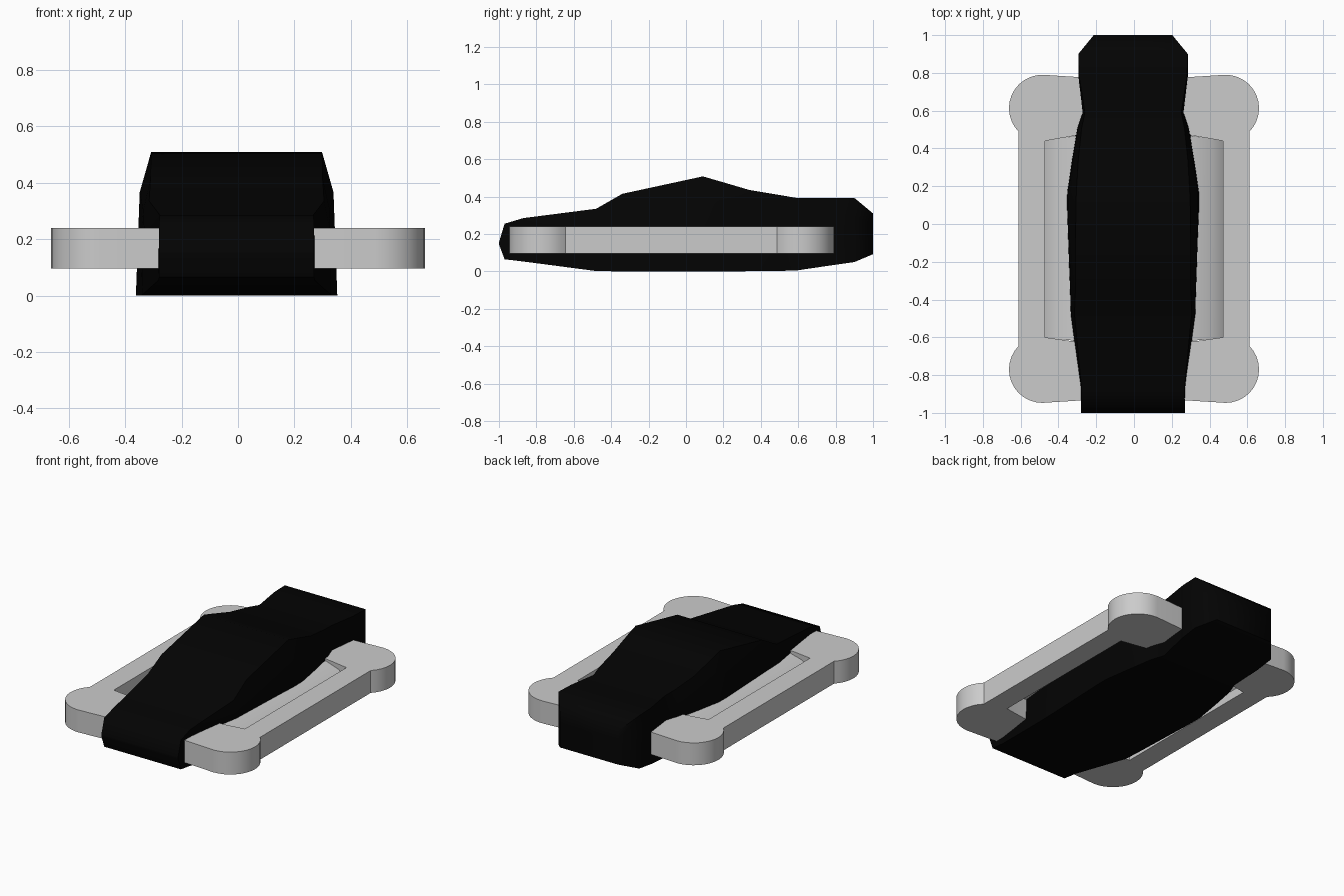
import bpy, bmesh, math

if "Cube" in bpy.data.objects:
    bpy.data.objects.remove(bpy.data.objects["Cube"])


def mesh_object(name, verts, faces):
    mesh = bpy.data.meshes.new(name)
    mesh.from_pydata(verts, [], faces)
    bm = bmesh.new()
    bm.from_mesh(mesh)
    bmesh.ops.recalc_face_normals(bm, faces=bm.faces)
    bm.to_mesh(mesh)
    bm.free()
    ob = bpy.data.objects.new(name, mesh)
    bpy.context.collection.objects.link(ob)
    return ob


def smooth(ob, degrees):
    bpy.ops.object.select_all(action='DESELECT')
    ob.select_set(True)
    bpy.context.view_layer.objects.active = ob
    bpy.ops.object.shade_smooth_by_angle(angle=math.radians(degrees))


# Black hull: cross-sections lofted along y
# y, half width at base, half width at top, bottom z, top z
stations = [
    (-1.00, 0.275, 0.275, 0.145, 0.155),
    (-0.97, 0.275, 0.275, 0.065, 0.255),
    (-0.87, 0.278, 0.272, 0.053, 0.285),
    (-0.48, 0.335, 0.310, 0.002, 0.335),
    (-0.34, 0.340, 0.305, 0.000, 0.415),
    (0.09, 0.357, 0.303, 0.000, 0.508),
    (0.17, 0.357, 0.300, 0.000, 0.485),
    (0.34, 0.330, 0.290, 0.001, 0.435),
    (0.51, 0.300, 0.272, 0.003, 0.407),
    (0.59, 0.270, 0.255, 0.005, 0.393),
    (0.78, 0.290, 0.285, 0.033, 0.393),
    (0.90, 0.290, 0.290, 0.050, 0.393),
    (1.00, 0.208, 0.208, 0.092, 0.310),
]
verts, faces = [], []
for y, w, wt, zb, zt in stations:
    zs = zb + (zt - zb) * 0.72
    ws = w + (wt - w) * 0.25
    verts += [(x - 0.005, y, z) for x, z in
              ((-w, zb), (w, zb), (ws, zs), (wt, zt), (-wt, zt), (-ws, zs))]
for i in range(len(stations) - 1):
    for j in range(6):
        k = (j + 1) % 6
        faces.append((i * 6 + j, i * 6 + k, i * 6 + 6 + k, i * 6 + 6 + j))
last = (len(stations) - 1) * 6
faces += [tuple(range(6)), tuple(range(last, last + 6))]
hull = mesh_object("hull", verts, faces)
black = bpy.data.materials.new("black")
black.diffuse_color = (0.001, 0.001, 0.001, 1)
black.use_nodes = True
black.node_tree.nodes["Principled BSDF"].inputs["Base Color"].default_value = black.diffuse_color
hull.data.materials.append(black)
smooth(hull, 60)


# Grey frame: lobed outline with a central opening
def lobe(cy, a0, a1, n=12):
    angles = [math.radians(a0 + (a1 - a0) * i / n) for i in range(n + 1)]
    return [(0.485 + 0.177 * math.cos(a), cy + 0.177 * math.sin(a)) for a in angles]


right = ([(0.25, -0.932)] + lobe(-0.77, -90, 45)
         + lobe(0.613, -45, 90) + [(0.25, 0.775)])
outline = right + [(-x, y) for x, y in reversed(right)]
opening = [(-0.47, -0.60), (-0.33, -0.62), (0.33, -0.62), (0.47, -0.60),
           (0.47, 0.44), (0.30, 0.47), (-0.30, 0.47), (-0.47, 0.44)]
curve = bpy.data.curves.new("frame", 'CURVE')
curve.dimensions = '2D'
curve.fill_mode = 'BOTH'
curve.extrude = 0.0725
for loop in (outline, opening):
    sp = curve.splines.new('POLY')
    sp.points.add(len(loop) - 1)
    for p, (x, y) in zip(sp.points, loop):
        p.co = (x, y, 0, 1)
    sp.use_cyclic_u = True
frame = bpy.data.objects.new("frame", curve)
frame.location.z = 0.1675
bpy.context.collection.objects.link(frame)
frame.select_set(True)
bpy.context.view_layer.objects.active = frame
hull.select_set(False)
bpy.ops.object.convert(target='MESH')
smooth(bpy.context.view_layer.objects.active, 30)

# Infill panels rising from the outer rim of the opening to the hull
for side, s in (("left", -1), ("right", 1)):
    rows = [((0.472, 0.15), -0.602, 0.442),
            ((0.41, 0.205), -0.610, 0.452),
            ((0.30, 0.228), -0.618, 0.468)]
    v = [(s * x, y, z) for (x, z), y0, y1 in rows for y in (y0, y1)]
    order = [(0, 1, 3, 2), (2, 3, 5, 4)]
    panel = mesh_object(side + "_panel", v, order)
    # make the panel face upwards
    if panel.data.polygons[0].normal.z < 0:
        panel.data.flip_normals()
    smooth(panel, 40)
